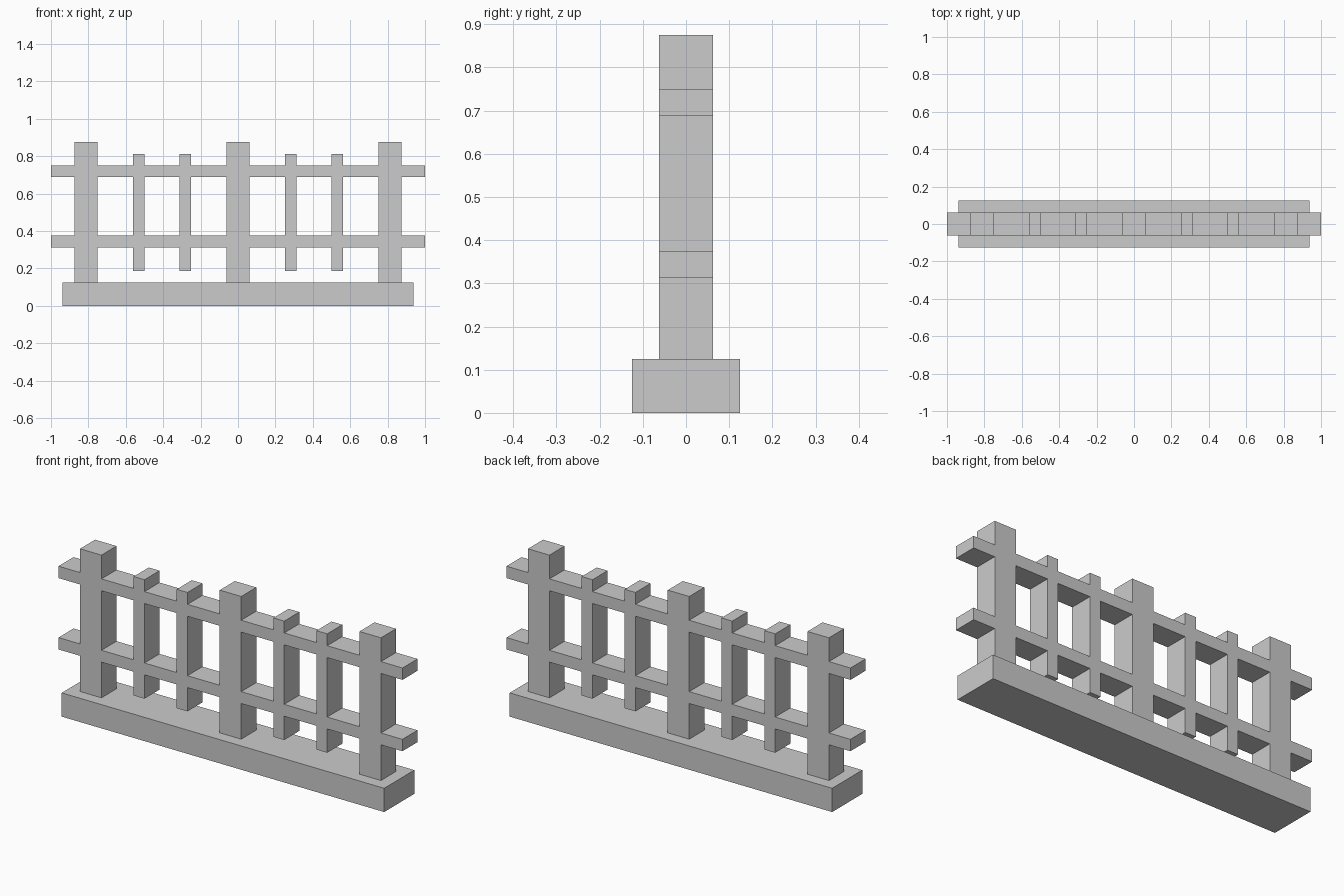
import bpy

if "Cube" in bpy.data.objects:
    bpy.data.objects.remove(bpy.data.objects["Cube"])

DEPTH = 0.125  # shared thickness of posts, rails and balusters


def box(name, x, z, depth=DEPTH):
    """Box spanning x and z ranges, centred on y = 0."""
    bpy.ops.mesh.primitive_cube_add(
        size=1, location=((x[0] + x[1]) / 2, 0, (z[0] + z[1]) / 2))
    ob = bpy.context.object
    ob.name = name
    ob.scale = (x[1] - x[0], depth, z[1] - z[0])
    bpy.ops.object.transform_apply(location=False, rotation=False, scale=True)
    return ob


# Plinth
box("base", (-0.9375, 0.9375), (0, 0.125), 0.25)

# Three thick posts standing on the plinth
for label, x in (("left", -0.8125), ("middle", 0), ("right", 0.8125)):
    box(f"post_{label}", (x - 0.0625, x + 0.0625), (0.125, 0.875))

# Two long horizontal rails
for label, z in (("lower", 0.3125), ("upper", 0.6875)):
    box(f"rail_{label}", (-1, 1), (z, z + 0.0625))

# Thin balusters hanging clear of the plinth, mirrored left and right
for side, s in (("left", -1), ("right", 1)):
    for label, c in (("inner", 0.28125), ("outer", 0.53125)):
        x = s * c
        box(f"baluster_{side}_{label}", (x - 0.03125, x + 0.03125), (0.1875, 0.8125))
